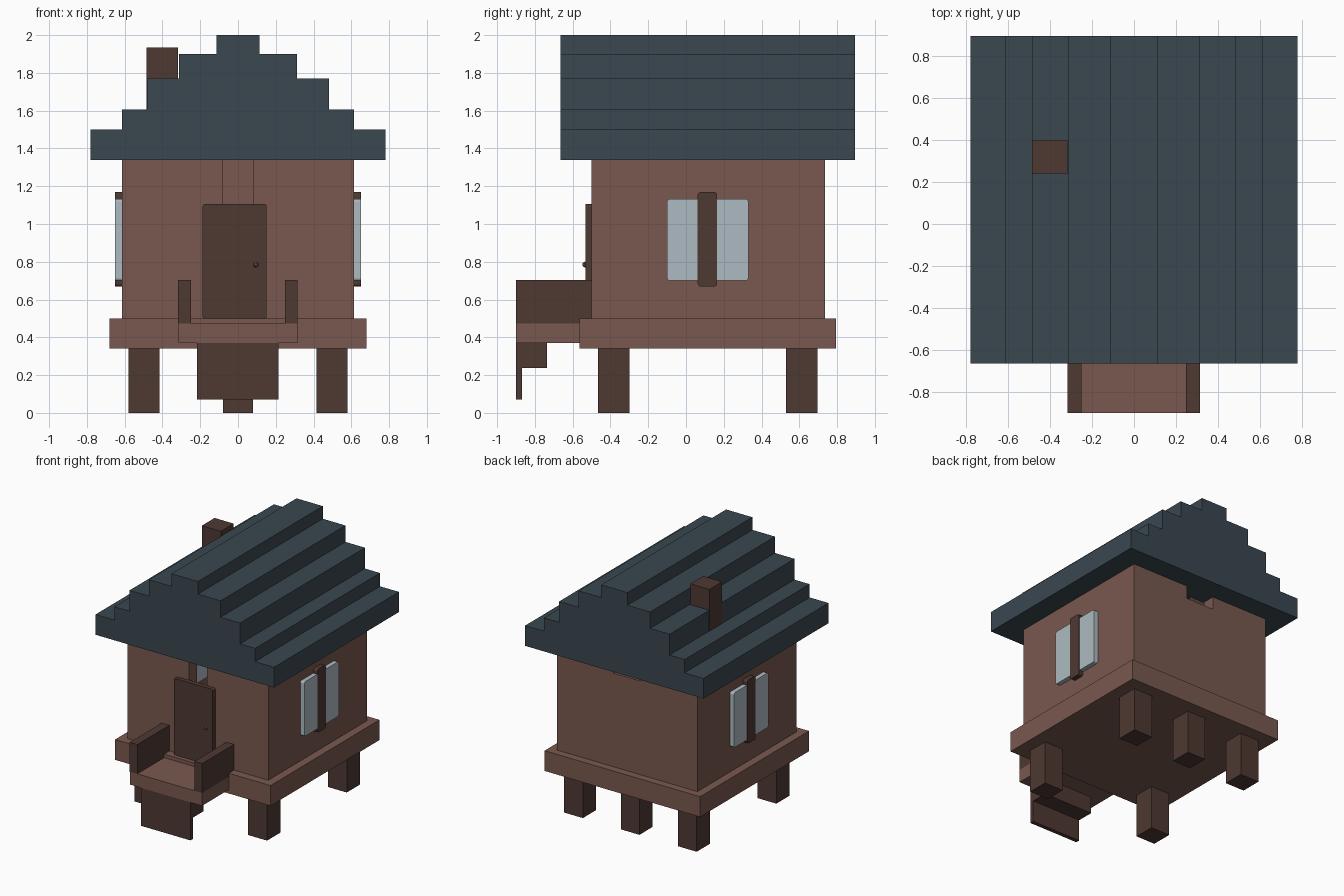
import bpy, bmesh
from mathutils import Vector

if "Cube" in bpy.data.objects:
    bpy.data.objects.remove(bpy.data.objects["Cube"], do_unlink=True)


def material(name, rgb):
    lin = [((c / 255 + 0.055) / 1.055) ** 2.4 for c in rgb] + [1.0]
    m = bpy.data.materials.new(name)
    m.use_nodes = True
    m.diffuse_color = lin
    m.node_tree.nodes["Principled BSDF"].inputs["Base Color"].default_value = lin
    return m


CLAY = material("clay_brown", (121, 88, 79))
DARK = material("dark_wood", (78, 56, 50))
SLATE = material("slate_blue", (58, 71, 80))
GLASS = material("pale_glass", (174, 187, 194))


def finish(name, bm, mat):
    bmesh.ops.recalc_face_normals(bm, faces=bm.faces)
    me = bpy.data.meshes.new(name)
    bm.to_mesh(me)
    bm.free()
    me.materials.append(mat)
    ob = bpy.data.objects.new(name, me)
    bpy.context.collection.objects.link(ob)
    return ob


def box(name, x, y, z, mat, bevel=0.0, axis=0):
    """Box from ranges; bevel rounds the edges that run along the axis."""
    bm = bmesh.new()
    bmesh.ops.create_cube(bm, size=1)
    for v in bm.verts:
        v.co = Vector([r[0] if c < 0 else r[1] for c, r in zip(v.co, (x, y, z))])
    if bevel:
        edges = [e for e in bm.edges
                 if abs((e.verts[0].co - e.verts[1].co).normalized()[axis]) > 0.9]
        bmesh.ops.bevel(bm, geom=edges, offset=bevel, segments=3,
                        profile=0.5, affect='EDGES')
    return finish(name, bm, mat)


def stepped_prism(name, steps, z0, y, mat):
    """Mirrored stair profile (half width, top height) extruded along y."""
    right, low = [], z0
    for half, top in steps:
        right += [(half, low), (half, top)]
        low = top
    pts = right + [(-px, pz) for px, pz in reversed(right)]
    bm = bmesh.new()
    face = bm.faces.new([bm.verts.new((px, y[0], pz)) for px, pz in pts])
    ext = bmesh.ops.extrude_face_region(bm, geom=[face])
    verts = [g for g in ext["geom"] if isinstance(g, bmesh.types.BMVert)]
    bmesh.ops.translate(bm, verts=verts, vec=(0, y[1] - y[0], 0))
    return finish(name, bm, mat)


def carve(target, cutter):
    """Cut the cutter out of the target and discard the cutter."""
    cutter.hide_render = True
    mod = target.modifiers.new("carve", 'BOOLEAN')
    mod.operation, mod.solver, mod.object = 'DIFFERENCE', 'EXACT', cutter
    bpy.ops.object.select_all(action='DESELECT')
    target.select_set(True)
    bpy.context.view_layer.objects.active = target
    bpy.ops.object.modifier_apply(modifier=mod.name)
    bpy.data.objects.remove(cutter, do_unlink=True)


# Stilts: four corners and one in the middle of the back
for label, x0 in (("left", 0.415), ("right", -0.58)):
    for end, y0 in (("front", -0.465), ("back", 0.53)):
        box(f"stilt_{end}_{label}", (x0, x0 + 0.165), (y0, y0 + 0.165), (0, 0.34), DARK)
box("stilt_back_middle", (-0.08, 0.08), (0.53, 0.695), (0, 0.34), DARK)

# Floor platform and hollow walls with a doorway and a small rear vent
box("platform", (-0.68, 0.68), (-0.565, 0.795), (0.34, 0.5), CLAY)
walls = box("walls", (-0.615, 0.615), (-0.5, 0.735), (0.5, 1.34), CLAY)
carve(walls, box("cut_room", (-0.515, 0.515), (-0.4, 0.635), (0.45, 1.4), CLAY))
carve(walls, box("cut_doorway", (-0.08, 0.08), (-0.55, -0.35), (0.45, 1.4), CLAY))
carve(walls, box("cut_vent", (-0.12, 0.12), (0.6, 0.8), (1.24, 1.4), CLAY))
box("inner_pillar", (-0.08, 0.08), (0.04, 0.2), (0.5, 1.34), CLAY)

# Stepped hollow roof
roof = stepped_prism("roof", [(0.78, 1.5), (0.615, 1.605), (0.483, 1.77),
                              (0.313, 1.9), (0.115, 2.0)], 1.34, (-0.665, 0.895), SLATE)
carve(roof, stepped_prism("cut_attic", [(0.51, 1.55), (0.42, 1.71), (0.25, 1.84)],
                          1.3, (-0.395, 0.63), SLATE))
box("chimney", (-0.485, -0.318), (0.24, 0.4), (1.45, 1.935), DARK)

# Door and knob
box("door", (-0.187, 0.152), (-0.533, -0.495), (0.5, 1.105), DARK, 0.012, 1)
bm = bmesh.new()
bmesh.ops.create_icosphere(bm, subdivisions=1, radius=0.016)
bmesh.ops.translate(bm, verts=bm.verts, vec=(0.095, -0.535, 0.785))
finish("door_knob", bm, CLAY)

# Side windows: two panes with a post between them
for label, s in (("left", 1), ("right", -1)):
    xr = sorted((s * 0.5, s * 0.65))
    xp = sorted((s * 0.495, s * 0.652))
    box(f"window_front_pane_{label}", xr, (-0.1, 0.075), (0.7, 1.132), GLASS, 0.014, 0)
    box(f"window_back_pane_{label}", xr, (0.155, 0.33), (0.7, 1.132), GLASS, 0.014, 0)
    box(f"window_post_{label}", xp, (0.062, 0.165), (0.668, 1.17), DARK, 0.018, 0)

# Porch deck, side rails and steps
box("porch_deck", (-0.315, 0.315), (-0.9, -0.56), (0.37, 0.472), CLAY)
for label, x0 in (("left", 0.248), ("right", -0.317)):
    box(f"porch_rail_{label}", (x0, x0 + 0.067), (-0.9, -0.5), (0.47, 0.703), DARK)
box("porch_step", (-0.216, 0.214), (-0.9, -0.735), (0.238, 0.37), DARK)
box("step_riser", (-0.216, 0.214), (-0.9, -0.868), (0.07, 0.238), DARK)
